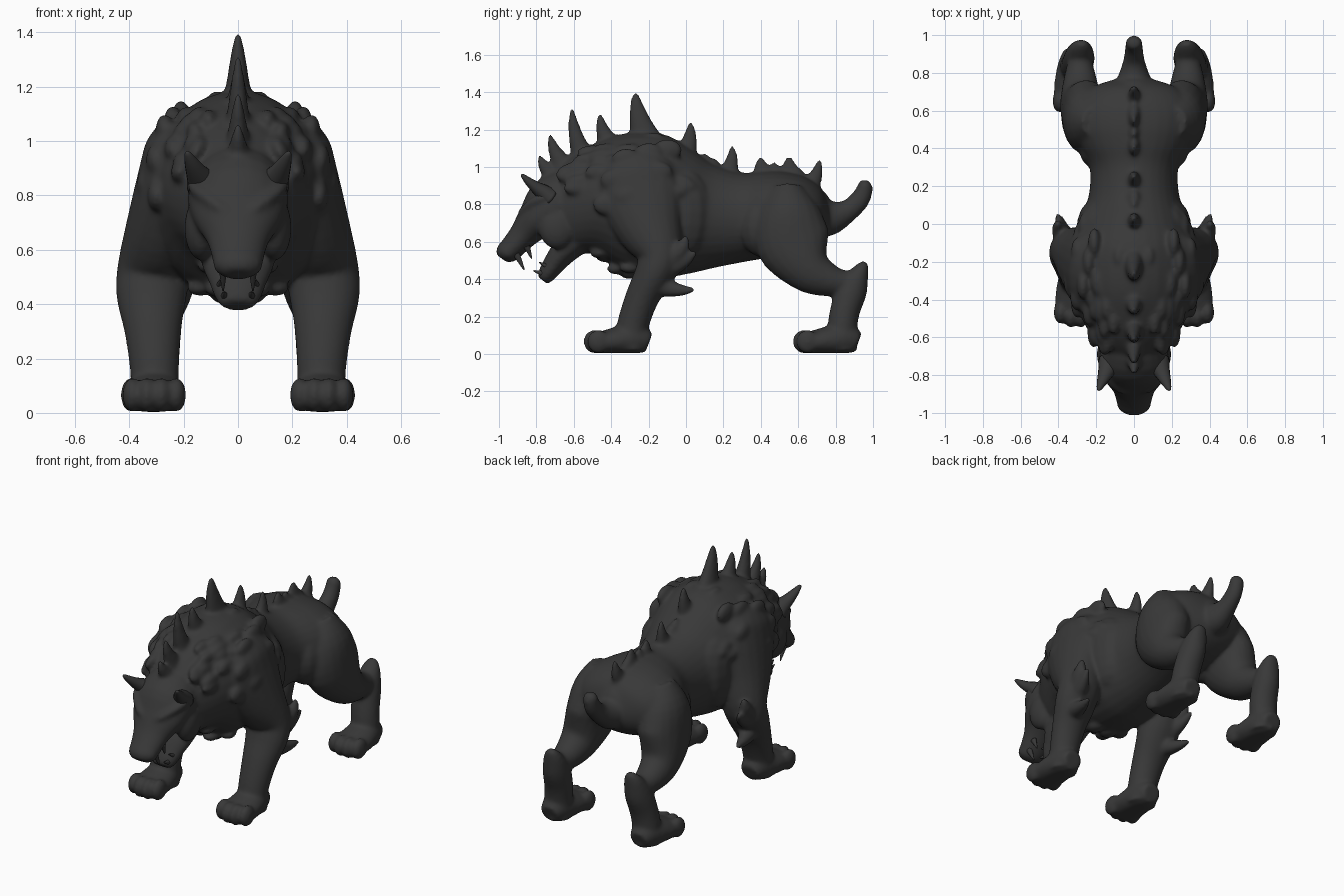
import bpy, bmesh, math, random
from mathutils import Vector, Matrix

random.seed(4)
dark = bpy.data.materials.new("dark_hide")
dark.diffuse_color = (0.04, 0.04, 0.04, 1)


def catmull(p, steps):
    out = []
    for i in range(len(p) - 1):
        a, b, c, d = p[max(i - 1, 0)], p[i], p[i + 1], p[min(i + 2, len(p) - 1)]
        for k in range(steps):
            t = k / steps
            out.append([0.5 * (2 * B + (C - A) * t + (2 * A - 5 * B + 4 * C - D) * t * t
                               + (3 * B - A - 3 * C + D) * t ** 3)
                        for A, B, C, D in zip(a, b, c, d)])
    return out + [list(p[-1])]


def loft(bm, pts, mirror=False, n=20, steps=4, upright=False):
    """Closed tube through (x, y, z, half width, half depth) stations."""
    s = catmull(pts, steps)
    for sign in ((1, -1) if mirror else (1,)):
        rings = []
        for i, (x, y, z, rx, ry) in enumerate(s):
            t = (Vector(s[min(i + 1, len(s) - 1)][:3]) - Vector(s[max(i - 1, 0)][:3])).normalized()
            side = (Vector((1, 0, 0)) - t * t.x).normalized()
            up = Vector((0, 0, 1)) if upright else t.cross(side)
            ring = []
            for k in range(n):
                a = math.tau * k / n
                v = (Vector((x, y, z)) + side * max(rx, .003) * math.cos(a)
                     + up * max(ry, .003) * math.sin(a))
                ring.append(bm.verts.new((v.x * sign, v.y, max(v.z, 0.004))))
            rings.append(ring)
        for a, b in zip(rings, rings[1:]):
            for k in range(n):
                bm.faces.new((a[k], a[(k + 1) % n], b[(k + 1) % n], b[k]))
        bm.faces.new(rings[0])
        bm.faces.new(rings[-1])


def blob(bm, c, r, mirror=True):
    for sign in ((1, -1) if mirror else (1,)):
        m = Matrix.Translation((c[0] * sign, c[1], c[2])) @ Matrix.Diagonal((*r, 1))
        bmesh.ops.create_uvsphere(bm, u_segments=14, v_segments=10, radius=1, matrix=m)


def spike(bm, base, tip, rx, ry, mirror=False, bend=(0, 0, 0), over=0):
    """Horn with a flared base; 'over' lengthens it to allow for softening."""
    b, t, w = Vector(base), Vector(tip), Vector(bend)
    t += (t - b).normalized() * over
    pts = []
    for f, r in ((-.3, 1.35), (0, 1.05), (.3, .8), (.65, .54), (.93, .27), (1, .1)):
        p = b.lerp(t, f) + w * (4 * f * (1 - f) if f > 0 else 0)
        pts.append((*p, rx * r, ry * r))
    loft(bm, pts, mirror, n=14, steps=3)


def finish(bm, name):
    bmesh.ops.recalc_face_normals(bm, faces=bm.faces)
    me = bpy.data.meshes.new(name)
    bm.to_mesh(me)
    bm.free()
    me.materials.append(dark)
    for p in me.polygons:
        p.use_smooth = True
    ob = bpy.data.objects.new(name, me)
    bpy.context.collection.objects.link(ob)
    return ob


body = bmesh.new()

# Trunk: y, top, bottom, half width
trunk = [(-.71, .96, .62, .15), (-.62, 1.05, .54, .21), (-.48, 1.13, .53, .285), (-.32, 1.18, .43, .33),
         (-.12, 1.175, .41, .33), (.02, 1.1, .43, .285), (.15, 1.015, .46, .24), (.3, .97, .49, .235),
         (.42, .975, .51, .29), (.52, .975, .52, .325), (.63, .95, .55, .315), (.72, .89, .6, .23),
         (.77, .79, .66, .09)]
loft(body, [(0, y, (t + b) / 2, w, (t - b) / 2) for y, t, b, w in trunk], n=32, upright=True)

# Skull with snout, lower jaw, brows, cheeks, nose
loft(body, [(0, -.58, .82, .16, .19), (0, -.71, .79, .185, .165), (0, -.8, .715, .165, .11),
            (0, -.87, .635, .115, .078), (0, -.93, .568, .095, .066), (0, -.967, .533, .086, .058),
            (0, -.985, .51, .05, .035)], n=24)
loft(body, [(0, -.54, .65, .15, .09), (0, -.65, .55, .135, .072), (0, -.71, .475, .105, .058),
            (0, -.745, .425, .085, .048), (0, -.768, .395, .06, .034)])
loft(body, [(.02, -.89, .72, .015, .015), (.08, -.872, .765, .022, .022), (.15, -.8, .82, .025, .025),
            (.17, -.73, .85, .02, .02)], True)
blob(body, (.135, -.69, .68), (.063, .1, .12))
blob(body, (0, -.96, .558), (.055, .035, .03), False)

# Front legs
loft(body, [(.19, -.27, 1.06, .09, .14), (.21, -.26, .97, .13, .22), (.24, -.25, .86, .13, .23),
            (.275, -.2, .69, .135, .185), (.312, -.14, .53, .132, .125), (.318, -.17, .43, .13, .105),
            (.313, -.235, .3, .105, .09), (.307, -.285, .15, .09, .085), (.307, -.3, .02, .09, .085)], True)
# Flank and shoulder fill
blob(body, (.19, -.02, .76), (.115, .16, .24))
blob(body, (.185, .43, .68), (.115, .15, .17))

# Hind legs: thigh and shank, then hock to heel
loft(body, [(.18, .54, .88, .1, .09), (.225, .55, .75, .14, .17), (.256, .575, .59, .13, .2),
            (.28, .66, .45, .11, .13), (.285, .78, .39, .085, .085), (.285, .88, .38, .06, .06)], True)
loft(body, [(.275, .96, .49, .025, .018), (.28, .935, .445, .055, .045), (.287, .89, .35, .078, .082),
            (.298, .85, .23, .085, .08), (.308, .835, .13, .085, .08), (.308, .83, .02, .085, .085)], True)

# Paws with toes
for dx, dy in ((0, .012), (.006, 1.13)):
    loft(body, [(.307 + dx, -.21 + dy, .06, .06, .055), (.307 + dx, -.28 + dy, .08, .09, .085),
                (.308 + dx, -.4 + dy, .068, .11, .072), (.308 + dx, -.49 + dy, .055, .105, .055),
                (.308 + dx, -.52 + dy, .05, .07, .04)], True)
    for k in (-1.5, -.5, .5, 1.5):
        blob(body, (.308 + dx + k * .054, -.48 + dy - .02 * (abs(k) < 1), .066), (.037, .062, .064))

# Tail
loft(body, [(0, .68, .75, .13, .14), (0, .77, .73, .09, .1), (0, .86, .762, .058, .062),
            (0, .925, .82, .048, .054), (0, .953, .875, .044, .046), (0, .957, .91, .042, .036),
            (0, .96, .93, .025, .02)])

# Low shaggy lumps following the mane, and chest fur
for i in range(34):
    j = random.randrange(2, 6)
    f = random.random()
    y, t, b, w = (p + (q - p) * f for p, q in zip(trunk[j - 1], trunk[j]))
    a = math.radians(random.uniform(12, 78))
    blob(body, (w * math.cos(a) * .95, y, (t + b) / 2 + (t - b) / 2 * math.sin(a) * .95),
         (.034, random.uniform(.06, .09), .04))
for y, z, x in ((-.2, 1.07, .24), (-.32, 1.04, .27), (-.27, .95, .315), (-.38, .93, .305),
                (-.15, .97, .3), (-.3, .84, .34), (-.42, .8, .3), (-.1, 1.09, .21)):
    blob(body, (x, y, z), (.034, .08, .06))
for x, y, z in ((.07, -.37, .455), (.1, -.46, .54), (.05, -.3, .43), (.14, -.3, .46), (.04, -.43, .52)):
    blob(body, (x, y, z), (.05, .055, .03))

# Spine spikes: base y, base z, tip y, tip z, half width, half length
for by, bz, ty, tz, rx, ry in (
        (-.73, .97, -.78, 1.06, .036, .045), (-.67, 1.03, -.725, 1.17, .038, .05),
        (-.565, 1.09, -.608, 1.31, .042, .053), (-.42, 1.14, -.458, 1.28, .042, .053),
        (-.215, 1.15, -.27, 1.39, .052, .08), (0, 1.08, .022, 1.235, .042, .058),
        (.12, 1.01, .11, 1.065, .036, .055), (.23, .98, .243, 1.11, .036, .05),
        (.42, .96, .405, 1.045, .036, .06), (.49, .96, .478, 1.02, .034, .05),
        (.57, .95, .557, 1.05, .036, .065), (.67, .91, .712, 1.035, .038, .05)):
    spike(body, (0, by, bz), (0, ty, tz), rx, ry, bend=(0, -.01 if ty < by else .01, 0), over=.008)

# Elbow tufts
spike(body, (.36, -.1, .5), (.4, -.005, .625), .06, .07, True, (.015, .02, -.01), over=.01)
spike(body, (.36, -.1, .46), (.405, .045, .545), .055, .06, True, (0, .01, -.01), over=.01)
spike(body, (.35, -.13, .36), (.39, .04, .345), .055, .055, True, (0, 0, -.01), over=.01)

ob = finish(body, "body")
rm = ob.modifiers.new("fuse", 'REMESH')
rm.mode = 'VOXEL'
rm.voxel_size = 0.0105
rm.use_smooth_shade = True
sm = ob.modifiers.new("soften", 'SMOOTH')
sm.factor = 0.5
sm.iterations = 12

# Ears
ears = bmesh.new()
spike(ears, (.14, -.765, .865), (.188, -.88, .96), .048, .042, True, (0, 0, -.006))
finish(ears, "ears")

# Teeth
te = bmesh.new()
spike(te, (.055, -.9, .52), (.055, -.865, .45), .014, .016, True)
spike(te, (.068, -.845, .56), (.064, -.825, .51), .012, .014, True)
spike(te, (.05, -.765, .43), (.05, -.815, .445), .013, .015, True)
spike(te, (.07, -.735, .465), (.065, -.785, .49), .012, .014, True)
finish(te, "teeth")
